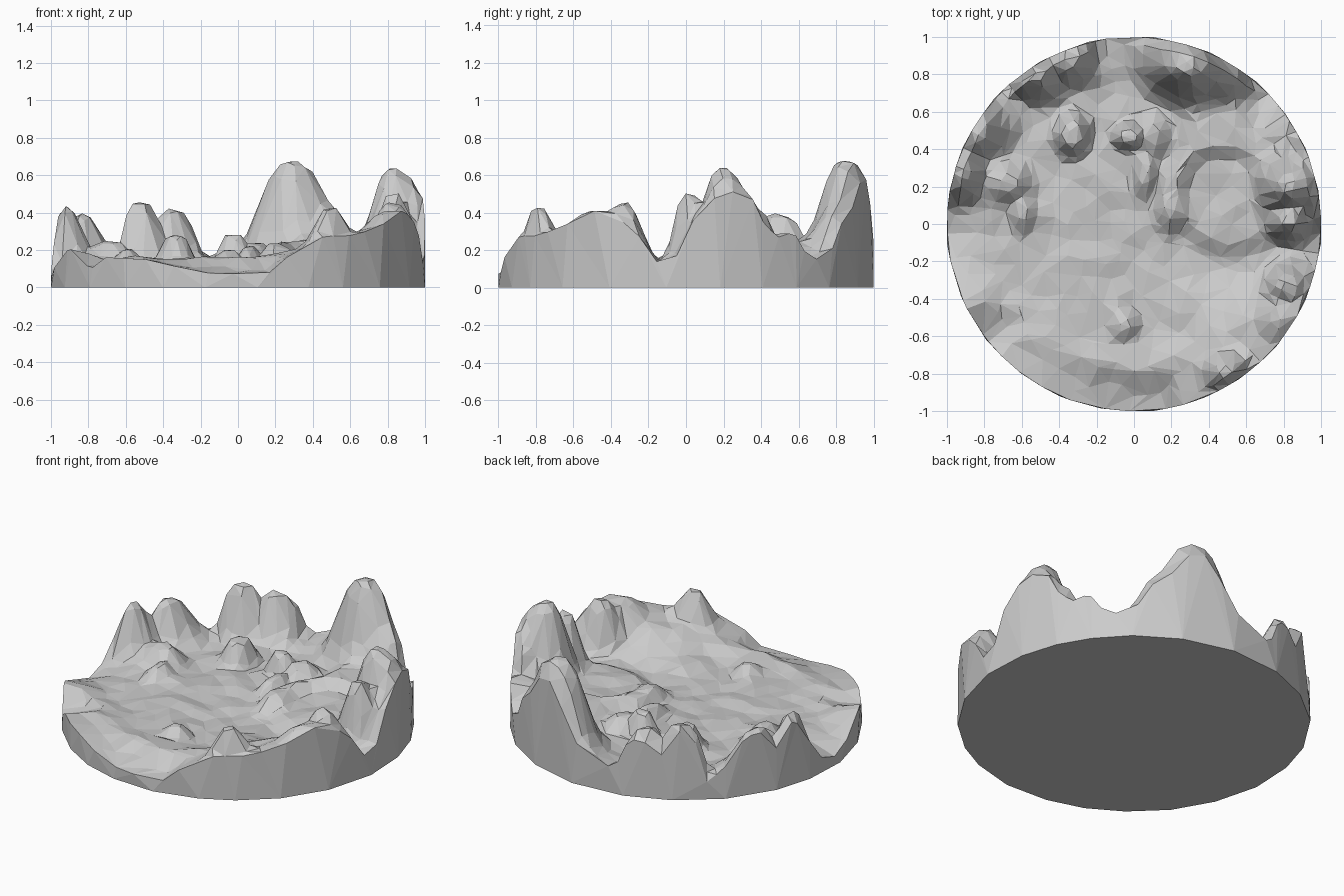
import bpy, bmesh, math
from mathutils import Vector, noise

if "Cube" in bpy.data.objects:
    bpy.data.objects.remove(bpy.data.objects["Cube"])

# Height of the outer wall: (angle in degrees, z)
RIM = [(-90, .075), (-80, .08), (-75, .16), (-63, .27), (-52, .28), (-42, .32), (-30, .41),
       (-22, .38), (-14, .27), (-9, .14), (-3, .17), (2, .36), (9, .48), (15, .51), (21, .47),
       (25, .32), (30, .27), (35, .3), (39, .2), (44, .15), (51, .2), (57, .36), (63, .43),
       (68, .56), (74, .59), (80, .43), (86, .26), (92, .2), (101, .16), (106, .36), (112, .34),
       (117, .28), (123, .43), (128, .25), (132, .11), (138, .2), (145, .37), (150, .38),
       (156, .26), (163, .42), (168, .28), (175, .1), (183, .06), (192, .11), (206, .21),
       (218, .1), (225, .16), (240, .15), (260, .08), (270, .075)]

# Rocks and peaks: x, y, z, radius in x, radius in y, bluntness
PEAKS = [(.28, .85, .67, .19, .15, 2.6), (.48, .8, .42, .13, .11, 2.6),
         (.83, .2, .63, .14, .13, 2.8), (.83, .01, .51, .1, .09, 3), (.87, .37, .42, .09, .09, 3),
         (.82, -.33, .45, .11, .1, 2.6), (.83, -.48, .41, .13, .13, 2.6),
         (.5, -.79, .43, .1, .09, 2.6),
         (-.55, .82, .46, .14, .13, 3), (-.36, .89, .42, .1, .12, 3),
         (-.95, .26, .44, .1, .1, 2.6), (-.86, .48, .40, .09, .1, 2.6),
         (-.33, .48, .28, .09, .11, 4), (-.68, .22, .25, .12, .1, 3),
         (-.02, .47, .28, .09, .07, 4), (.1, .48, .24, .1, .12, 3), (.06, .28, .22, .06, .14, 3),
         (-.05, -.54, .2, .07, .08, 3), (-.6, .07, .2, .06, .1, 3), (.19, .12, .23, .07, .17, 3)]


def ease(a, b, t):
    t = max(0, min(1, (t - a) / (b - a)))
    return t * t * (3 - 2 * t)


def rim_height(a):
    deg = (math.degrees(a) + 90) % 360 - 90
    for (a0, z0), (a1, z1) in zip(RIM, RIM[1:]):
        if a0 <= deg <= a1:
            return z0 + (z1 - z0) * (deg - a0) / (a1 - a0)
    return RIM[0][1]


def height(x, y):
    r, a = math.hypot(x, y), math.atan2(y, x)
    # crater floor with a raised south-east ramp
    z = .138 + .022 * noise.noise(Vector((x * 4, y * 4, .3)))
    z += .14 * ease(.1, .75, x) * ease(-.22, -.5, y)
    # round eastern plateau with a shallow basin, open to the north
    d = math.hypot(x - .52, y - .2)
    plateau = max(ease(.4, .28, d), ease(.15, .35, x) * ease(.1, .3, y))
    z += plateau * (.05 + .06 * ease(.16, .27, math.hypot(x - .47, y - .17)) * ease(-.1, .2, y))
    # front terrace
    z += .02 * math.exp(-((r - .78) / .1) ** 2) * ease(-.3, -.7, y)
    base = z = z + (rim_height(a) - z) * ease(.74, 1, r)
    for px, py, pz, sx, sy, p in PEAKS:
        q = math.hypot((x - px) / sx, (y - py) / sy)
        z = max(z, base + (pz - base) * math.exp(-q ** p))
    # keep the wall profile exact at the edge
    z += (rim_height(a) - z) * ease(.95, 1, r)
    return z + .016 * noise.noise(Vector((x * 8, y * 8, 2))) * (1 - ease(.85, 1, r))


# Crater disc: polar grid top, vertical wall, flat underside
N, RINGS = 120, 36
bm = bmesh.new()
centre = bm.verts.new((0, 0, height(0, 0)))
rings = []
for k in range(1, RINGS + 1):
    r = (k / RINGS) ** .85
    ring = []
    for i in range(N):
        a = math.tau * i / N
        x, y = r * math.cos(a), r * math.sin(a)
        ring.append(bm.verts.new((x, y, height(x, y))))
    rings.append(ring)
bottom = [bm.verts.new((v.co.x, v.co.y, 0)) for v in rings[-1]]
for i in range(N):
    j = (i + 1) % N
    bm.faces.new((centre, rings[0][i], rings[0][j]))
    for p, q in zip(rings, rings[1:]):
        bm.faces.new((p[i], q[i], q[j], p[j]))
    bm.faces.new((rings[-1][i], bottom[i], bottom[j], rings[-1][j]))
bm.faces.new(bottom[::-1])
bmesh.ops.recalc_face_normals(bm, faces=bm.faces)
bmesh.ops.triangulate(bm, faces=bm.faces)
mesh = bpy.data.meshes.new("crater_terrain")
bm.to_mesh(mesh)
bm.free()
terrain = bpy.data.objects.new("crater_terrain", mesh)
bpy.context.collection.objects.link(terrain)

# Irregular low-poly facets
dec = terrain.modifiers.new("facets", 'DECIMATE')
dec.ratio = .15
